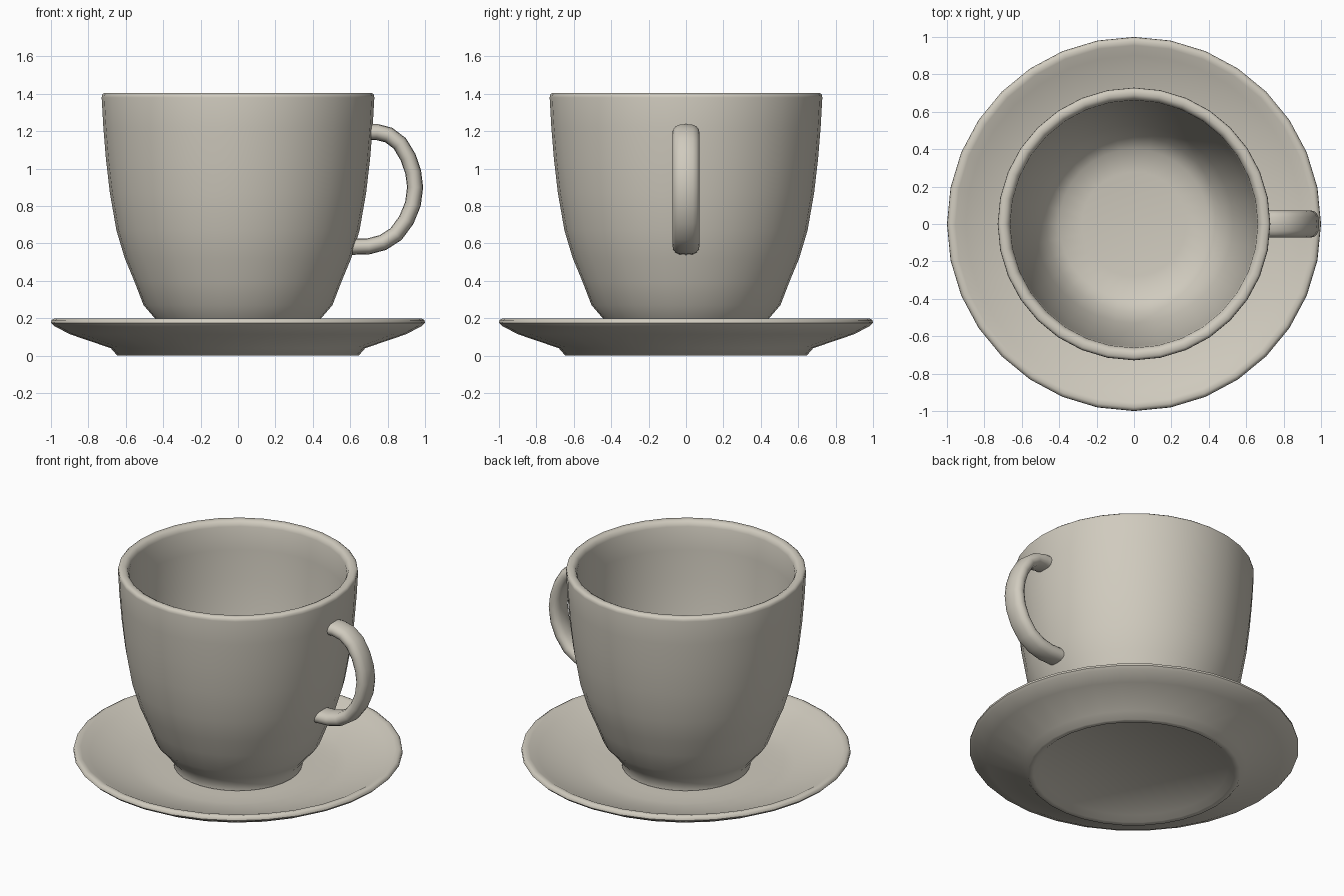
import bpy, bmesh, math
from mathutils import Vector

if "Cube" in bpy.data.objects:
    bpy.data.objects.remove(bpy.data.objects["Cube"])

SIDES = 32
mat = bpy.data.materials.new("warm_white_ceramic")
mat.diffuse_color = (0.63, 0.595, 0.515, 1)
mat.use_nodes = True
mat.node_tree.nodes["Principled BSDF"].inputs["Base Color"].default_value = mat.diffuse_color


def finish(name, bm, angle):
    bmesh.ops.recalc_face_normals(bm, faces=bm.faces)
    me = bpy.data.meshes.new(name)
    bm.to_mesh(me)
    bm.free()
    me.materials.append(mat)
    ob = bpy.data.objects.new(name, me)
    bpy.context.collection.objects.link(ob)
    bpy.ops.object.select_all(action='DESELECT')
    ob.select_set(True)
    bpy.context.view_layer.objects.active = ob
    bpy.ops.object.shade_smooth_by_angle(angle=math.radians(angle))
    return ob


def bridge(bm, rings):
    """Join successive closed rings with quads and cap both ends."""
    for a, b in zip(rings, rings[1:]):
        n = len(a)
        for i in range(n):
            bm.faces.new((a[i], a[(i + 1) % n], b[(i + 1) % n], b[i]))
    bm.faces.new(rings[0])
    bm.faces.new(rings[-1])


def lathe(name, profile, angle=50):
    bm = bmesh.new()
    rings = [[bm.verts.new((r * math.cos(2 * math.pi * i / SIDES),
                            r * math.sin(2 * math.pi * i / SIDES), z))
              for i in range(SIDES)] for r, z in profile]
    bridge(bm, rings)
    return finish(name, bm, angle)


# Saucer: recessed underside, foot ring, sloping plate, rounded rim, flat well
lathe("saucer", [
    (0.57, 0.03), (0.61, 0.0), (0.645, 0.0), (0.68, 0.04), (0.90, 0.115),
    (0.985, 0.16), (1.0, 0.175), (0.997, 0.19), (0.98, 0.2), (0.955, 0.195),
    (0.90, 0.165), (0.66, 0.098), (0.56, 0.085), (0.45, 0.085)])

# Cup: foot, curved wall, rounded lip, hollow interior
lathe("cup", [
    (0.37, 0.083), (0.39, 0.09), (0.39, 0.13), (0.445, 0.2), (0.505, 0.27),
    (0.555, 0.40), (0.605, 0.52), (0.65, 0.67), (0.685, 0.87), (0.706, 1.05),
    (0.72, 1.22), (0.729, 1.38), (0.727, 1.395), (0.715, 1.405), (0.69, 1.405),
    (0.672, 1.395), (0.662, 1.37), (0.655, 1.22), (0.64, 1.02), (0.617, 0.82),
    (0.58, 0.62), (0.53, 0.44), (0.47, 0.31), (0.40, 0.25), (0.28, 0.23)])

# Handle: rounded flat section swept along a loop in the xz plane
path = [Vector((x, 0, z)) for x, z in [
    (0.69, 1.195), (0.745, 1.195), (0.805, 1.18), (0.865, 1.135),
    (0.91, 1.06), (0.937, 0.98), (0.947, 0.90), (0.935, 0.81), (0.90, 0.725),
    (0.845, 0.65), (0.775, 0.605), (0.70, 0.585), (0.61, 0.582)]]
bm = bmesh.new()
rings = []
for k, p in enumerate(path):
    t = (path[min(k + 1, len(path) - 1)] - path[max(k - 1, 0)]).normalized()
    side = Vector((-t.z, 0, t.x))
    ring = []
    for i in range(16):
        a = 2 * math.pi * i / 16
        c, s = math.cos(a), math.sin(a)
        y = 0.072 * math.copysign(abs(c) ** 0.7, c)
        ring.append(bm.verts.new(p + side * 0.043 * s + Vector((0, y, 0))))
    rings.append(ring)
bridge(bm, rings)
finish("handle", bm, 60)
